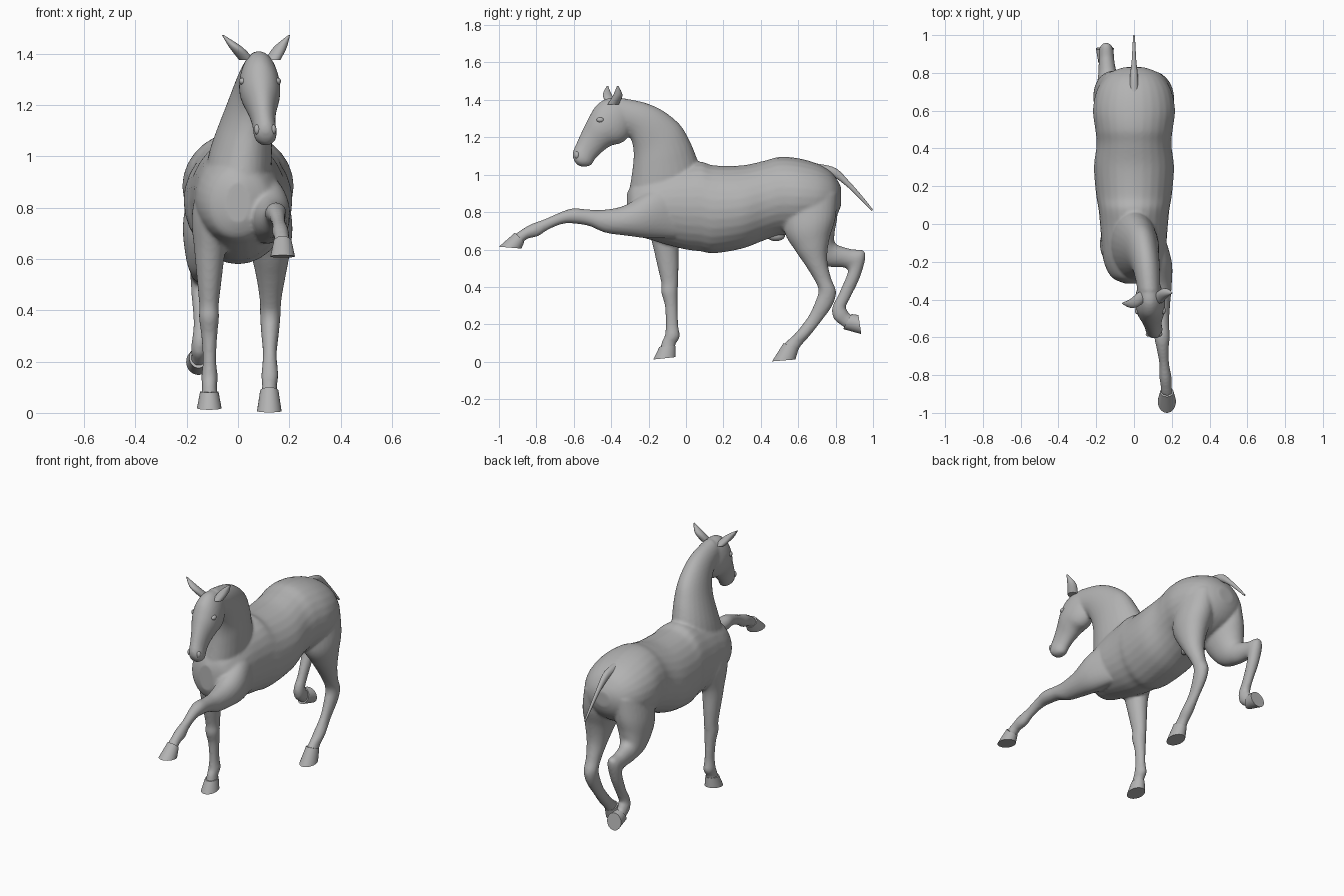
import bpy, bmesh, math
from mathutils import Vector

cube = bpy.data.objects.get("Cube")
if cube:
    bpy.data.objects.remove(cube, do_unlink=True)

GREY = (0.45, 0.45, 0.45, 1.0)
grey = bpy.data.materials.new("plain_grey")
grey.use_nodes = True
grey.diffuse_color = GREY
grey.node_tree.nodes["Principled BSDF"].inputs["Base Color"].default_value = GREY


def catmull(a, b, c, d, t):
    return [0.5 * (2 * q + (r - p) * t + (2 * p - 5 * q + 4 * r - s) * t * t
                   + (3 * q - p - 3 * r + s) * t ** 3) for p, q, r, s in zip(a, b, c, d)]


def loft(bm, sections, steps=6, sides=28):
    """Skin ovals; a section is (x, half width, y1, z1, y2, z2), the oval's two edge points in side view."""
    last = len(sections) - 1
    rows = []
    for i in range(last):
        quad = [sections[min(max(i + k, 0), last)] for k in (-1, 0, 1, 2)]
        rows += [catmull(*quad, s / steps) for s in range(steps)]
    rows.append(sections[-1])
    rings = []
    for x, w, y1, z1, y2, z2 in rows:
        mid = Vector((x, (y1 + y2) / 2, (z1 + z2) / 2))
        half = Vector((0, (y1 - y2) / 2, (z1 - z2) / 2))
        rings.append([bm.verts.new(mid + half * math.cos(a) + Vector((max(w, 0.002) * math.sin(a), 0, 0)))
                      for a in (math.tau * k / sides for k in range(sides))])
    for r0, r1 in zip(rings, rings[1:]):
        for k in range(sides):
            n = (k + 1) % sides
            bm.faces.new((r0[k], r0[n], r1[n], r1[k]))
    bm.faces.new(rings[0])
    bm.faces.new(rings[-1])


def finish(name, bm):
    bmesh.ops.recalc_face_normals(bm, faces=bm.faces)
    mesh = bpy.data.meshes.new(name)
    bm.to_mesh(mesh)
    bm.free()
    mesh.materials.append(grey)
    ob = bpy.data.objects.new(name, mesh)
    bpy.context.collection.objects.link(ob)
    for other in bpy.context.selected_objects:
        other.select_set(False)
    ob.select_set(True)
    bpy.context.view_layer.objects.active = ob
    bpy.ops.object.shade_smooth_by_angle(angle=math.radians(40))
    return ob


def lofted(name, sections, steps=6):
    bm = bmesh.new()
    loft(bm, sections, steps)
    return finish(name, bm)


def blob(name, centre, size):
    bm = bmesh.new()
    bmesh.ops.create_uvsphere(bm, u_segments=16, v_segments=10, radius=1)
    for v in bm.verts:
        v.co = Vector(c * s for c, s in zip(v.co, size)) + Vector(centre)
    return finish(name, bm)


# Torso from breast to rump: (y, bottom, top, half width)
barrel = [(-.315, .74, .90, .05), (-.28, .68, .96, .12), (-.2, .655, 1.0, .16), (-.1, .625, 1.04, .172),
          (0, .60, 1.06, .18), (.08, .59, 1.07, .188), (.15, .58, 1.05, .2), (.3, .605, 1.05, .212),
          (.42, .65, 1.075, .198), (.5, .675, 1.095, .205), (.6, .68, 1.088, .217), (.7, .70, 1.06, .2),
          (.77, .74, 1.02, .16), (.81, .79, .97, .11), (.83, .84, .93, .05)]
torso = [(0, w, y, top, y, low) for y, low, top, w in barrel]

# Neck, crest to throat
neck = [(0, .13, .07, 1.05, -.31, .80),
        (.01, .122, .05, 1.11, -.305, .90),
        (.025, .108, .02, 1.18, -.29, 1.0),
        (.042, .09, -.03, 1.265, -.28, 1.09),
        (.058, .077, -.12, 1.34, -.285, 1.16),
        (.07, .068, -.22, 1.385, -.31, 1.21),
        (.08, .06, -.35, 1.412, -.37, 1.24)]

# Head, forehead to jaw
head = [(.08, .04, -.31, 1.40, -.28, 1.30),
        (.082, .068, -.41, 1.41, -.305, 1.21),
        (.084, .08, -.475, 1.375, -.345, 1.17),
        (.088, .075, -.515, 1.315, -.40, 1.155),
        (.094, .056, -.55, 1.245, -.45, 1.12),
        (.10, .046, -.58, 1.18, -.485, 1.085),
        (.106, .045, -.602, 1.13, -.51, 1.05),
        (.108, .036, -.606, 1.10, -.55, 1.043),
        (.109, .015, -.598, 1.075, -.58, 1.05)]

# Legs, front edge to back edge
right_foreleg = [(-.10, .05, -.22, .93, .03, .93),
                 (-.105, .075, -.22, .78, .01, .76),
                 (-.11, .06, -.18, .63, -.035, .63),
                 (-.112, .046, -.15, .5, -.04, .5),
                 (-.113, .038, -.132, .42, -.042, .42),
                 (-.113, .039, -.132, .37, -.045, .37),
                 (-.112, .031, -.113, .3, -.045, .3),
                 (-.111, .026, -.108, .21, -.042, .2),
                 (-.111, .032, -.112, .145, -.034, .135),
                 (-.111, .029, -.128, .11, -.055, .095),
                 (-.111, .033, -.138, .07, -.06, .06)]
left_foreleg = [(.10, .06, -.06, .95, -.06, .66),
                (.118, .082, -.20, .91, -.20, .66),
                (.13, .07, -.33, .835, -.31, .673),
                (.14, .05, -.45, .812, -.43, .69),
                (.145, .041, -.53, .815, -.515, .725),
                (.148, .041, -.605, .82, -.59, .738),
                (.152, .032, -.67, .80, -.655, .738),
                (.16, .026, -.75, .765, -.73, .71),
                (.166, .032, -.825, .737, -.79, .672),
                (.17, .029, -.87, .712, -.845, .658),
                (.173, .033, -.91, .685, -.88, .63)]
left_hindleg = [(.10, .09, .52, .87, .81, .90),
                (.112, .10, .525, .70, .80, .77),
                (.125, .078, .58, .60, .768, .66),
                (.128, .058, .635, .52, .755, .55),
                (.127, .043, .685, .44, .775, .45),
                (.126, .04, .708, .385, .802, .375),
                (.125, .035, .695, .33, .782, .30),
                (.124, .027, .652, .24, .722, .215),
                (.124, .033, .59, .158, .66, .137),
                (.123, .029, .548, .118, .62, .092),
                (.122, .033, .515, .085, .595, .055)]
right_hindleg = [(-.10, .09, .52, .87, .81, .90),
                 (-.115, .10, .53, .69, .81, .78),
                 (-.13, .075, .63, .55, .795, .69),
                 (-.138, .053, .75, .51, .80, .632),
                 (-.145, .042, .835, .505, .88, .603),
                 (-.147, .039, .865, .49, .958, .585),
                 (-.147, .034, .855, .45, .935, .465),
                 (-.146, .027, .815, .36, .882, .35),
                 (-.148, .03, .782, .29, .855, .295),
                 (-.15, .033, .79, .23, .862, .275),
                 (-.152, .029, .83, .195, .875, .255),
                 (-.154, .032, .86, .175, .892, .25)]

# Fuse the overlapping forms into one smooth skin
bm = bmesh.new()
for form in (torso, neck, head, right_foreleg, left_foreleg, left_hindleg, right_hindleg):
    loft(bm, form)
body = finish("body", bm)
skin = body.modifiers.new("Skin", 'REMESH')
skin.mode = 'VOXEL'
skin.voxel_size = 0.009
skin.use_smooth_shade = True
relax = body.modifiers.new("Relax", 'SMOOTH')
relax.factor = 0.5
relax.iterations = 4

# Hooves: coronet oval to flat sole, (x, top edge points, sole edge points)
hooves = {
    "right_front_hoof": (-.112, (-.142, .08, -.055, .085), (-.175, .012, -.055, .025)),
    "left_front_hoof": (.174, (-.915, .69, -.865, .64), (-1.0, .615, -.88, .605)),
    "left_hind_hoof": (.122, (.522, .10, .602, .07), (.46, .002, .585, .012)),
    "right_hind_hoof": (-.154, (.84, .175, .885, .255), (.937, .148, .922, .25)),
}
for name, (x, top, sole) in hooves.items():
    lofted(name, [(x, .036, *top), (x, .048, *sole)], steps=1)

# Ears
for name, base, tip, y in (("right_ear", .035, -.06, -.42), ("left_ear", .135, .2, -.365)):
    mid = base + (tip - base) * 0.45
    lofted(name, [(base, .03, -.42, 1.375, -.36, 1.375),
                  (mid, .026, y - .025, 1.425, y + .025, 1.425),
                  (tip, .003, y - .004, 1.474, y + .004, 1.474)])

# Eyes and nostril rims
for side, s in (("right", -1), ("left", 1)):
    blob(side + "_eye", (.086 + s * .068, -.458, 1.293), (.014, .02, .014))
    blob(side + "_nostril", (.106 + s * .03, -.583, 1.105), (.014, .014, .02))

# Tail dock and sheath
lofted("tail", [(0, .026, .70, 1.06, .72, 1.0), (0, .02, .80, 1.035, .785, .99),
                (0, .012, .875, .962, .86, .937), (0, .008, .945, .882, .932, .868),
                (0, .005, 1.0, .813, .993, .806)])
blob("sheath", (0, .48, .675), (.03, .05, .03))
